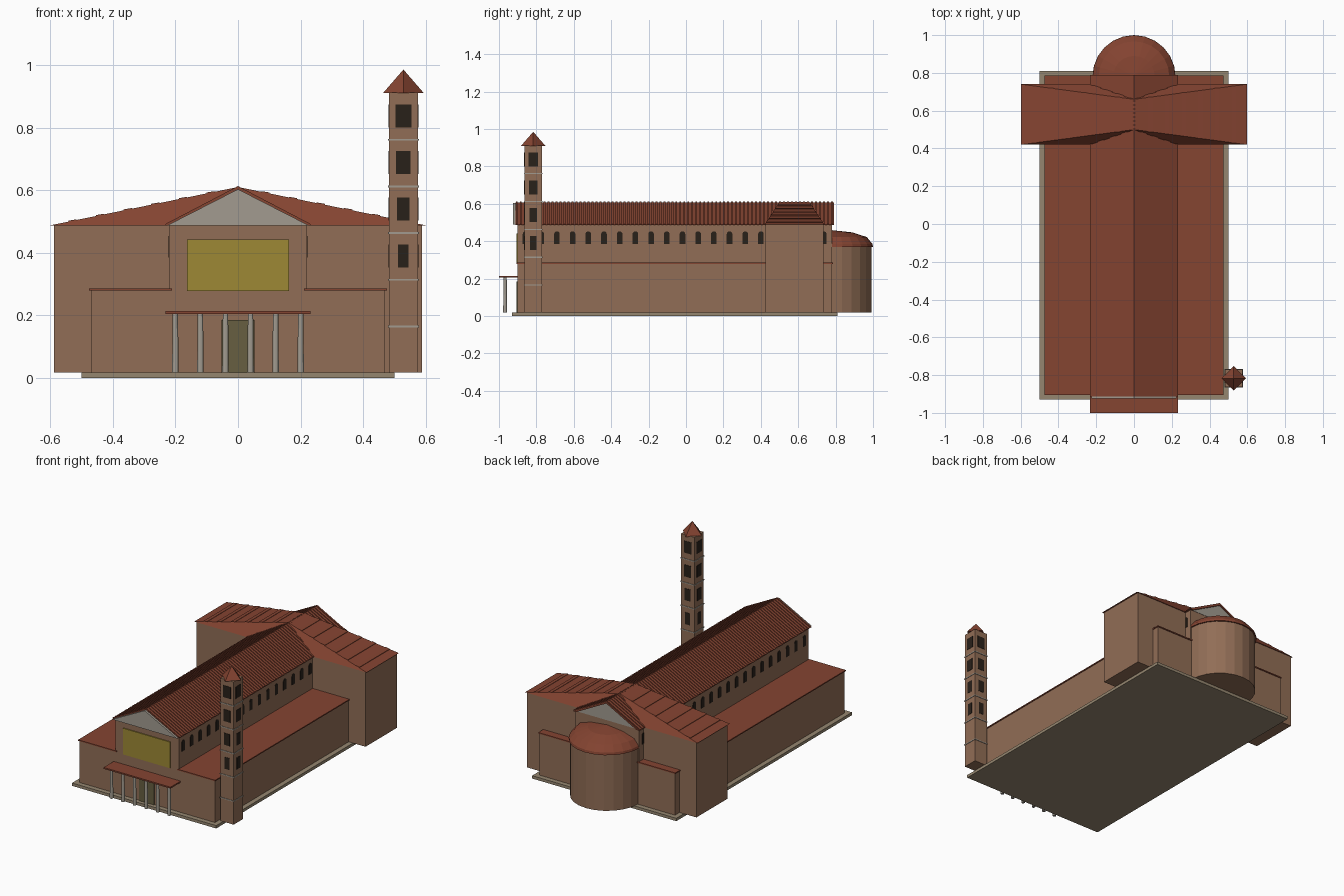
import bpy, bmesh, math
from mathutils import Vector

if "Cube" in bpy.data.objects:
    bpy.data.objects.remove(bpy.data.objects["Cube"])

def mat(name, rgb):
    m = bpy.data.materials.new(name)
    m.diffuse_color = (*rgb, 1)
    m.use_nodes = True
    m.node_tree.nodes["Principled BSDF"].inputs["Base Color"].default_value = m.diffuse_color
    return m

BRICK = mat("brick", (.285, .155, .093))
ROOF = mat("roof_tile", (.235, .058, .031))
STONE = mat("pale_stone", (.36, .33, .28))
BASE = mat("base_stone", (.30, .24, .16))
DARK = mat("dark_opening", (.022, .015, .010))
GOLD = mat("gold_panel", (.34, .25, .036))
DOOR = mat("door_bronze", (.135, .112, .052))

def finish(name, bm, m):
    bmesh.ops.recalc_face_normals(bm, faces=bm.faces)
    me = bpy.data.meshes.new(name)
    bm.to_mesh(me)
    bm.free()
    me.materials.append(m)
    ob = bpy.data.objects.new(name, me)
    bpy.context.collection.objects.link(ob)
    return ob

def add_box(bm, x0, x1, y0, y1, z0, z1):
    v = bmesh.ops.create_cube(bm, size=1)["verts"]
    for p in v:
        p.co = Vector((x1 if p.co.x > 0 else x0, y1 if p.co.y > 0 else y0,
                       z1 if p.co.z > 0 else z0))

def boxes(name, m, *dims):
    bm = bmesh.new()
    for d in dims:
        add_box(bm, *d)
    return finish(name, bm, m)

def add_prism(bm, pts, vec):
    """Extrude a closed 3D outline along vec."""
    f = bm.faces.new([bm.verts.new(p) for p in pts])
    r = bmesh.ops.extrude_face_region(bm, geom=[f], use_keep_orig=True)
    for e in r["geom"]:
        if isinstance(e, bmesh.types.BMVert):
            e.co += Vector(vec)

# Plinth, aisles, nave and transept walls
G = .018
boxes("plinth", BASE, (-.5, .5, -.93, .81, 0, G))
boxes("aisle_walls", BRICK, (-.47, -.22, -.9, .78, G, .28), (.22, .47, -.9, .78, G, .28))
boxes("aisle_roofs", ROOF, (-.475, -.21, -.905, .785, .279, .286),
      (.21, .475, -.905, .785, .279, .286))
boxes("nave_walls", BRICK, (-.22, .22, -.9, .78, G, .49))
boxes("transept_walls", BRICK, (-.587, .587, .425, .735, G, .49))

# Nave gable roof with tile ribs
W, E, R = .232, .487, .608
bm = bmesh.new()
add_prism(bm, [(-W, -.912, E), (-W + .024, -.912, E), (0, -.912, R - .012),
               (W - .024, -.912, E), (W, -.912, E), (0, -.912, R)], (0, 1.702, 0))
finish("nave_roof", bm, ROOF)
bm = bmesh.new()
for i in range(80):
    y = -.905 + i * 1.685 / 79
    for s in (-1, 1):
        add_prism(bm, [(s * W, y - .005, E), (s * W, y - .005, E + .005),
                       (0, y - .005, R + .005), (0, y - .005, R)], (0, .010, 0))
finish("nave_roof_ribs", bm, ROOF)

# Pediments: proud at the front, recessed under the roof at the back
bm = bmesh.new()
add_prism(bm, [(-.225, -.925, .488), (.225, -.925, .488), (0, -.925, .603)], (0, .02, 0))
add_prism(bm, [(-.215, .762, .488), (.215, .762, .488), (0, .762, .6)], (0, .02, 0))
finish("pediments", bm, STONE)

# Transept hipped roof with a short ridge along the nave
bm = bmesh.new()
c = [bm.verts.new(p) for p in [(-.598, .42, .488), (.598, .42, .488), (.598, .74, .488),
                               (-.598, .74, .488), (0, .5, .61), (0, .66, .61)]]
for f in [(0, 1, 2, 3), (0, 1, 4), (1, 2, 5, 4), (2, 3, 5), (3, 0, 4, 5)]:
    bm.faces.new([c[i] for i in f])
finish("transept_roof", bm, ROOF)

# Thin battens lying along the transept slopes
def slope(x, lift):
    return .61 - .204 * x + lift

bm = bmesh.new()
for i in range(1, 7):
    x = .088 * i
    h = .08 + .08 * x / .598
    a, b = x - .013, x + .013
    for s in (-1, 1):
        add_prism(bm, [(s * a, .58 - h, slope(a, -.002)), (s * b, .58 - h, slope(b, -.002)),
                       (s * b, .58 - h, slope(b, .003)), (s * a, .58 - h, slope(a, .002))],
                  (0, 2 * h, 0))
finish("transept_roof_battens", bm, ROOF)

# Apse drum and low dome
def lathe(name, m, prof, loc, n):
    bm = bmesh.new()
    vs = [bm.verts.new((r, 0, z)) for r, z in prof]
    es = [bm.edges.new(p) for p in zip(vs, vs[1:])]
    bmesh.ops.spin(bm, geom=vs + es, cent=(0, 0, 0), axis=(0, 0, 1),
                   angle=2 * math.pi, steps=n)
    bmesh.ops.remove_doubles(bm, verts=bm.verts, dist=1e-5)
    ob = finish(name, bm, m)
    ob.location = loc
    return ob

lathe("apse_wall", BRICK, [(0, G), (.212, G), (.212, .375), (0, .375)], (0, .78, 0), 24)
lathe("apse_roof", ROOF, [(0, .37), (.22, .37), (.217, .385), (.187, .422), (.11, .447), (0, .459)],
      (0, .78, 0), 24)

# Arched clerestory windows
bm = bmesh.new()
arch = [(-.015, .385), (.015, .385)] + [
    (.015 * math.cos(a * math.pi / 8), .438 + .015 * math.sin(a * math.pi / 8)) for a in range(9)]
for i in range(20):
    y = -.858 + i * .0839
    for s in (-1, 1):
        add_prism(bm, [(s * .21, y + a, z) for a, z in arch], (s * .0125, 0, 0))
finish("clerestory_windows", bm, DARK)

# West front: gold panel, door, portico
boxes("gold_panel", GOLD, (-.162, .162, -.906, -.898, .278, .442))
boxes("door", DOOR, (-.052, .052, -.906, -.898, G, .185))
boxes("portico_roof", ROOF, (-.232, .232, -1, -.895, .205, .214))
for i in range(6):
    lathe("portico_column", STONE, [(0, G), (.0105, G), (.0085, .205), (0, .205)],
          (-.2 + .08 * i, -.967, 0), 12)

# Bell tower
TX, TY, H = .528, -.817, .046
boxes("tower_shaft", BRICK, (TX - H, TX + H, TY - H, TY + H, G, .912))
K = H + .003
boxes("tower_cornices", STONE, *[(TX - K, TX + K, TY - K, TY + K, z - .003, z + .003)
                                 for z in (.165, .314, .463, .612, .761)])
wins = []
for i, z in enumerate((.39, .54, .688, .837)):
    w, e = .017 + .003 * i, H + .002
    wins += [(TX - w, TX + w, TY - e, TY + e, z - .037, z + .037),
             (TX - e, TX + e, TY - w, TY + w, z - .037, z + .037)]
boxes("tower_openings", DARK, *wins)
lathe("tower_spire", ROOF, [(0, .91), (.065, .91), (0, .985)], (TX, TY, 0), 4)
